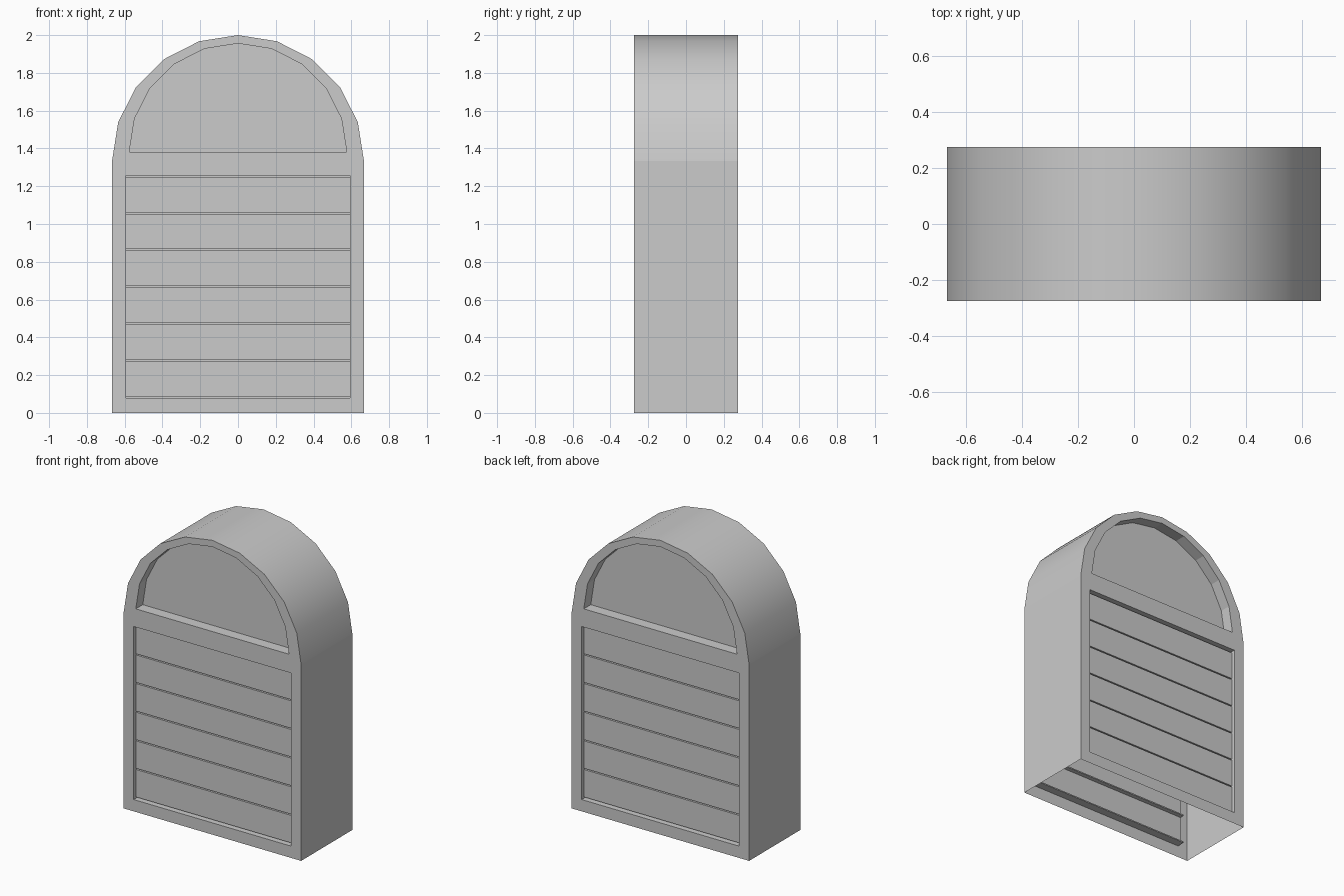
import bpy
from math import sin, cos, pi

if "Cube" in bpy.data.objects:
    bpy.data.objects.remove(bpy.data.objects["Cube"])

W, D = 0.667, 0.275            # half width, half depth
SPRING = 1.333                 # height where the outer arch starts
IN_R, IN_Z = 0.576, 1.38       # recessed half-round panel
PX, PZ0, PZ1 = 0.592, 0.08, 1.256   # slatted panel
SEG, SLATS = 10, 6


def arc(r, z):
    return [(r * cos(pi * i / SEG), z + r * sin(pi * i / SEG)) for i in range(SEG + 1)]


def make(name, faces, smooth=lambda i: False):
    """Build an object from a list of faces given as point lists."""
    index, polys = {}, []
    for f in faces:
        polys.append([index.setdefault(tuple(round(c, 5) for c in p), len(index)) for p in f])
    me = bpy.data.meshes.new(name)
    me.from_pydata(list(index), [], polys)
    for i, p in enumerate(me.polygons):
        p.use_smooth = smooth(i)
    ob = bpy.data.objects.new(name, me)
    bpy.context.collection.objects.link(ob)
    return ob


outer, inner = arc(W, SPRING), arc(IN_R, IN_Z)

# Outer wall: sides and arched roof, open at the bottom
path = [(-W, 0)] + outer[::-1] + [(W, 0)]
make("outer_wall",
     [[(a[0], -D, a[1]), (b[0], -D, b[1]), (b[0], D, b[1]), (a[0], D, a[1])]
      for a, b in zip(path, path[1:])],
     lambda i: 0 < i <= SEG)


def build_side(side, s):
    """Decorated face; s = 1 for front, -1 for the back (half turn)."""
    def P(x, z, d=0.0):
        return (s * x, s * (-D + d), z)

    # Flat frame around the two recesses
    frame = [[P(*outer[i]), P(*outer[i + 1]), P(*inner[i + 1]), P(*inner[i])]
             for i in range(SEG)]
    frame += [
        [P(-PX, PZ1), P(PX, PZ1), P(W, SPRING), P(IN_R, IN_Z), P(-IN_R, IN_Z), P(-W, SPRING)],
        [P(-W, 0), P(-PX, PZ0), P(-PX, PZ1), P(-W, SPRING)],
        [P(PX, PZ0), P(W, 0), P(W, SPRING), P(PX, PZ1)],
        [P(-W, 0), P(W, 0), P(PX, PZ0), P(-PX, PZ0)],
    ]
    make(side + "_frame", frame)

    # Half-round recess
    dep = 0.075
    recess = [[P(*a), P(*b), P(*b, dep), P(*a, dep)]
              for a, b in zip(inner, inner[1:] + inner[:1])]
    recess.append([P(*p, dep) for p in inner])
    make(side + "_arch_recess", recess)

    # Slatted shutter: one height/depth profile swept across
    face_d, groove_d, gap = 0.025, 0.055, 0.008
    pitch = (PZ1 - PZ0 - gap) / SLATS
    prof = [(PZ0, 0)]
    for i in range(SLATS + 1):
        z = PZ0 + i * pitch
        if i:
            prof.append((z, face_d))
        prof += [(z, groove_d), (z + gap, groove_d)]
        if i < SLATS:
            prof.append((z + gap, face_d))
    prof.append((PZ1, 0))
    left = [P(-PX, *p) for p in prof]
    right = [P(PX, *p) for p in prof]
    faces = [[left[i], right[i], right[i + 1], left[i + 1]] for i in range(len(prof) - 1)]
    faces += [left, right[::-1]]
    make(side + "_shutter", faces)


build_side("front", 1)
build_side("back", -1)
